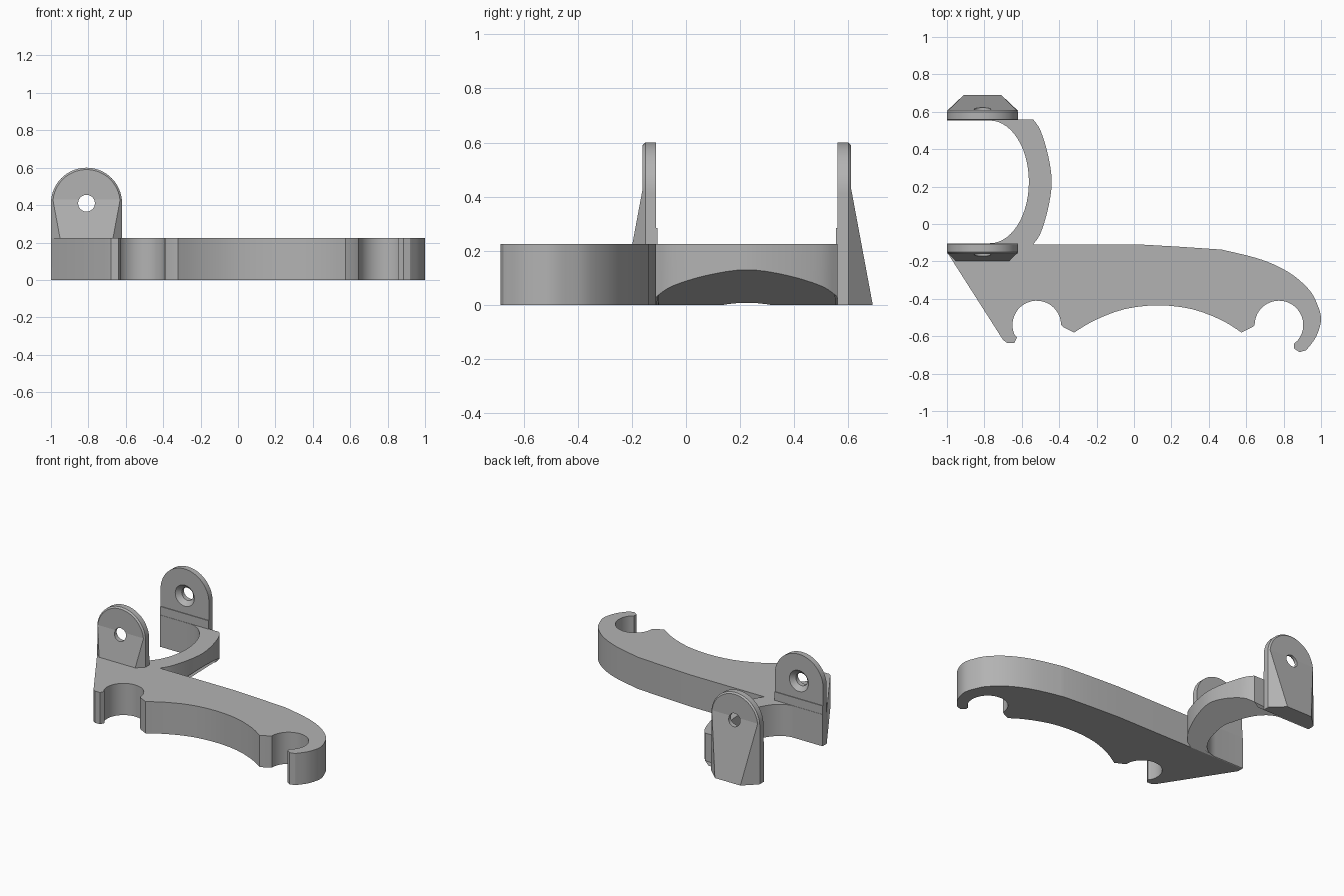
import bpy, bmesh
from math import cos, sin, pi, radians
from mathutils import Vector

if "Cube" in bpy.data.objects:
    bpy.data.objects.remove(bpy.data.objects["Cube"])

grey = bpy.data.materials.new("plain grey")
grey.use_nodes = True
colour = (0.45, 0.45, 0.45, 1)
grey.diffuse_color = colour
grey.node_tree.nodes["Principled BSDF"].inputs["Base Color"].default_value = colour

HEIGHT = 0.225      # arm thickness
MID_Y = 0.225       # mirror plane of the two lugs
HALF_GAP = 0.335    # mirror plane to the inner face of a lug
LUG_X, LUG_Z, LUG_R = -0.81, 0.41, 0.19


def loft(name, rings, cut=None):
    """Skin a stack of equal-length rings, cap both ends."""
    bm = bmesh.new()
    rows = [[bm.verts.new(p) for p in ring] for ring in rings]
    n = len(rows[0])
    for a, b in zip(rows, rows[1:]):
        for i in range(n):
            j = (i + 1) % n
            bm.faces.new((a[i], a[j], b[j], b[i]))
    bm.faces.new(rows[0])
    bm.faces.new(rows[-1])
    if cut:
        bmesh.ops.bisect_plane(bm, geom=bm.verts[:] + bm.edges[:] + bm.faces[:],
                               plane_co=cut[0], plane_no=cut[1], clear_outer=True)
        bmesh.ops.holes_fill(bm, edges=[e for e in bm.edges if e.is_boundary])
    bmesh.ops.recalc_face_normals(bm, faces=bm.faces[:])
    mesh = bpy.data.meshes.new(name)
    bm.to_mesh(mesh)
    bm.free()
    mesh.materials.append(grey)
    obj = bpy.data.objects.new(name, mesh)
    bpy.context.collection.objects.link(obj)
    return obj


def prism(name, outline, cut=None):
    return loft(name, [[(x, y, z) for x, y in outline] for z in (0, HEIGHT)], cut)


def arc(cx, cy, rx, ry, start, end, steps):
    angles = [radians(start + (end - start) * i / steps) for i in range(steps + 1)]
    return [(cx + rx * cos(a), cy + ry * sin(a)) for a in angles]


def spline(points, steps=5):
    """Smooth curve through the points."""
    pts = [Vector(p) for p in [points[0]] + points + [points[-1]]]
    out = []
    for a, b, c, d in zip(pts, pts[1:], pts[2:], pts[3:]):
        for i in range(steps):
            t = i / steps
            out.append(tuple(0.5 * (2 * b + (c - a) * t + (2 * a - 5 * b + 4 * c - d) * t * t
                                    + (3 * b - a - 3 * c + d) * t ** 3)))
    return out + [points[-1]]


def smooth(obj):
    bpy.ops.object.select_all(action='DESELECT')
    obj.select_set(True)
    bpy.context.view_layer.objects.active = obj
    bpy.ops.object.shade_smooth_by_angle(angle=radians(25))


# Arm with two round hooks and a scalloped front edge
outline = [(-1, -0.11), (-1, -0.15), (-0.70, -0.62), (-0.68, -0.635),
           (-0.64, -0.635), (-0.625, -0.605)]
outline += arc(-0.52, -0.54, 0.13, 0.13, 205, 0, 22)
outline += [(-0.38, -0.55)]
outline += spline([(-0.32, -0.58), (-0.21, -0.515), (-0.05, -0.455), (0.13, -0.435),
                   (0.31, -0.455), (0.47, -0.515), (0.575, -0.58)], 3)
outline += [(0.635, -0.55)]
outline += arc(0.775, -0.54, 0.13, 0.13, 180, -40, 22)
outline += [(0.855, -0.64), (0.855, -0.665), (0.885, -0.685), (0.92, -0.675)]
outline += spline([(0.925, -0.67), (0.975, -0.6), (1, -0.51), (0.98, -0.43), (0.935, -0.35),
                   (0.83, -0.26), (0.68, -0.19), (0.47, -0.137)])
outline += [(0.25, -0.122), (0.04, -0.11)]
smooth(prism("hooked_arm", outline))

# Curved bridge between the lugs, its lower outer edge cut at a slant
half = [(-0.54, 0.335), (-0.50, 0.275), (-0.46, 0.145), (-0.44, 0)]
outer = [(x, MID_Y - d) for x, d in half] + [(x, MID_Y + d) for x, d in half[-2::-1]]
bridge = [(-1, MID_Y - HALF_GAP)] + spline(outer, 4) + [(-1, MID_Y + HALF_GAP)]
bridge += [(-1, MID_Y + 0.328)] + arc(-0.77, MID_Y, 0.208, 0.328, 90, -90, 28)
bridge += [(-1, MID_Y - 0.328)]
smooth(prism("curved_bridge", bridge, ((-0.57, 0, 0), (1, 0, -1))))


def lug(name, side):
    def at(points, depth):
        y = MID_Y + side * (HALF_GAP + depth)
        return [(x, y, z) for x, z in points]

    def shape(inset):
        r = LUG_R - inset
        return [(LUG_X - r, 0)] + arc(LUG_X, LUG_Z, r, r, 180, 0, 28) + [(LUG_X + r, 0)]

    # Round-topped plate with a chamfered outer rim
    plate = loft(name + "_plate", [at(shape(0), 0), at(shape(0), 0.04), at(shape(0.01), 0.05)])

    # Tapered buttress on the outer face
    def trapezoid(low, high):
        return [(LUG_X - low, 0), (LUG_X + low, 0), (LUG_X + high, 0.43), (LUG_X - high, 0.43)]
    wide, narrow = at(trapezoid(0.19, 0.185), 0.045), at(trapezoid(0.1, 0.18), 0.13)
    for i in (2, 3):
        narrow[i] = (narrow[i][0], MID_Y + side * (HALF_GAP + 0.05), narrow[i][2])
    buttress = loft(name + "_buttress", [wide, narrow])

    # Thin step at the foot of the inner face
    step = [(-1, 0.2), (-0.62, 0.2), (-0.62, 0.285), (-1, 0.285)]
    loft(name + "_foot_step", [at(step, -0.005), at(step, 0.002)])

    # Countersunk screw hole
    cutter = loft(name + "_hole_cutter",
                  [at(arc(LUG_X, LUG_Z, r, r, 0, 345, 23), d)
                   for r, d in ((0.085, -0.01), (0.075, 0), (0.045, 0.03), (0.045, 0.2))])
    cutter.hide_render = True
    for obj in (plate, buttress):
        mod = obj.modifiers.new("hole", 'BOOLEAN')
        mod.operation, mod.object, mod.solver = 'DIFFERENCE', cutter, 'EXACT'
        bpy.context.view_layer.objects.active = obj
        bpy.ops.object.modifier_apply(modifier=mod.name)
        smooth(obj)
    bpy.data.objects.remove(cutter)


lug("front_lug", -1)
lug("rear_lug", 1)
